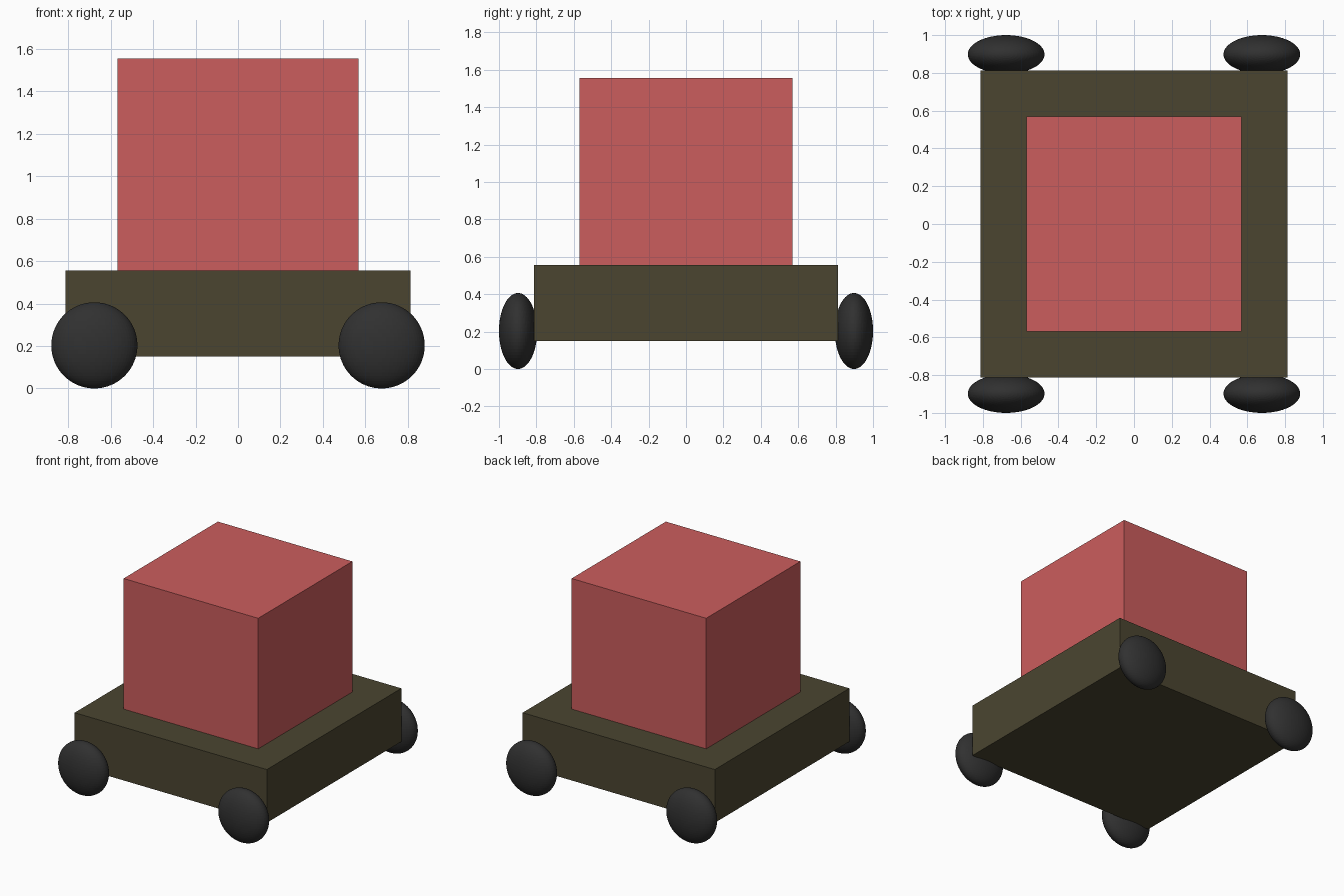
import bpy

if "Cube" in bpy.data.objects:
    bpy.data.objects.remove(bpy.data.objects["Cube"])


def material(name, color):
    m = bpy.data.materials.new(name)
    m.diffuse_color = color
    m.use_nodes = True
    m.node_tree.nodes["Principled BSDF"].inputs["Base Color"].default_value = m.diffuse_color
    return m


def box(name, size, z_min, z_max, mat):
    bpy.ops.mesh.primitive_cube_add(size=1, location=(0, 0, (z_min + z_max) / 2))
    ob = bpy.context.object
    ob.name = name
    ob.scale = (size, size, z_max - z_min)
    ob.data.materials.append(mat)


red = material("red", (0.60, 0.11, 0.11, 1))
olive = material("olive", (0.07, 0.06, 0.03, 1))
black = material("black", (0.03, 0.03, 0.03, 1))

# Flat chassis and the cube sunk into it
box("chassis", 1.625, 0.15, 0.557, olive)
box("cabin", 1.138, 0.417, 1.555, red)

# Four flattened spheres as wheels
for x, side in ((-0.677, "left"), (0.677, "right")):
    for y, end in ((-0.898, "front"), (0.898, "back")):
        bpy.ops.mesh.primitive_uv_sphere_add(
            segments=64, ring_count=32, radius=1, location=(x, y, 0.203))
        wheel = bpy.context.object
        wheel.name = f"wheel_{end}_{side}"
        wheel.scale = (0.203, 0.102, 0.203)
        wheel.data.materials.append(black)
